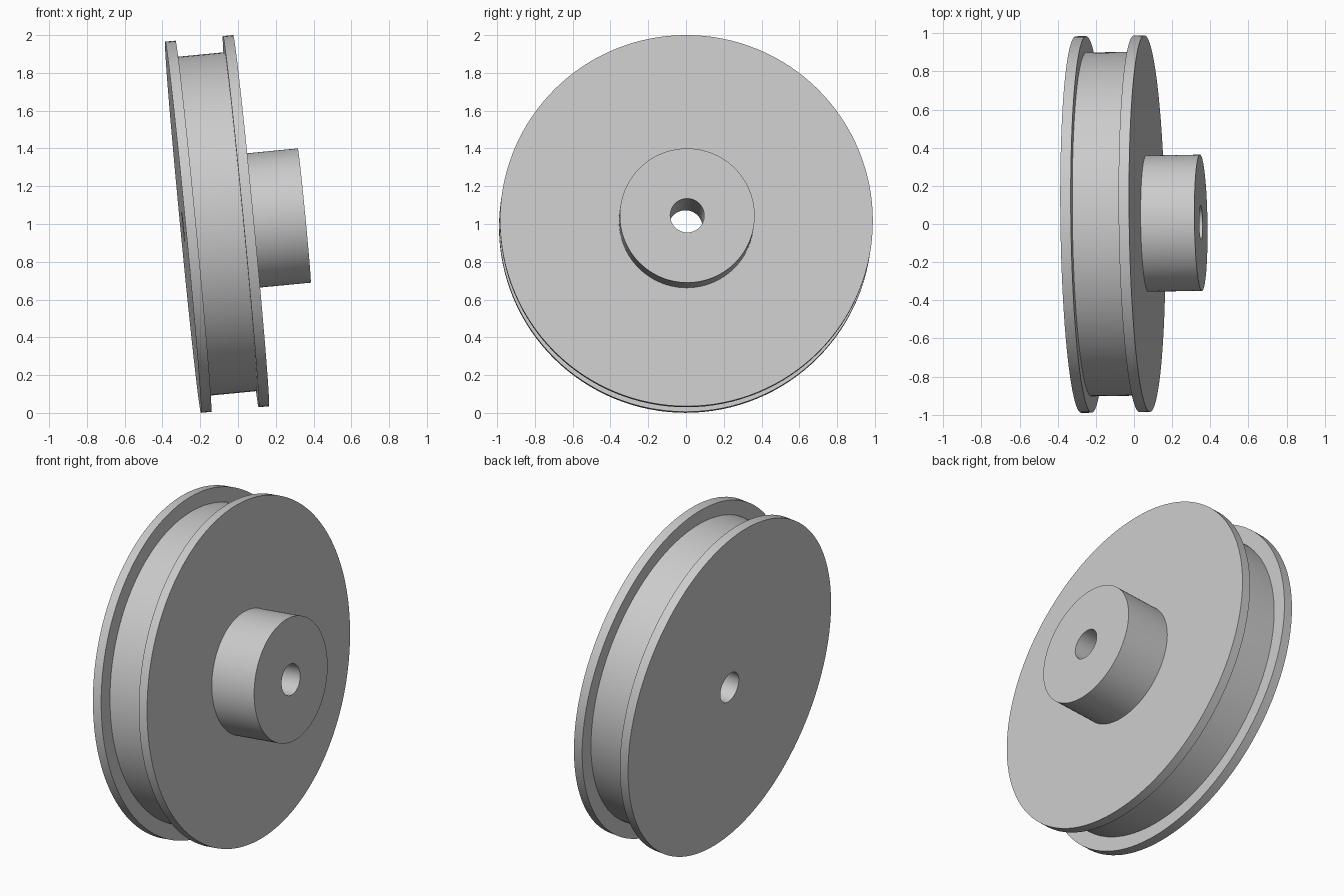
import bpy
import bmesh
from math import radians, tau
from mathutils import Vector

cube = bpy.data.objects.get("Cube")
if cube:
    bpy.data.objects.remove(cube, do_unlink=True)

# Radii and positions along the axle, measured from the flat back face
BORE, HUB, DRUM, RIM = 0.09, 0.357, 0.901, 0.987
FLANGE, WIDTH, LENGTH = 0.055, 0.362, 0.645
SEGMENTS = 128

grey = bpy.data.materials.new("plain grey")
grey.use_nodes = True
colour = (0.6, 0.6, 0.6, 1)
grey.diffuse_color = colour
grey.node_tree.nodes["Principled BSDF"].inputs["Base Color"].default_value = colour

# Closed half-section of the wheel: (axial position, radius)
section = [
    (0, BORE), (0, RIM), (FLANGE, RIM),                  # back flange
    (FLANGE, DRUM), (WIDTH - FLANGE, DRUM),              # grooved drum
    (WIDTH - FLANGE, RIM), (WIDTH, RIM),                 # front flange
    (WIDTH, HUB), (LENGTH, HUB), (LENGTH, BORE),         # hub and bore
]

# Turn the section around the x axis
bm = bmesh.new()
verts = [bm.verts.new((x, 0, r)) for x, r in section]
edges = [bm.edges.new((a, b)) for a, b in zip(verts, verts[1:] + verts[:1])]
bmesh.ops.spin(bm, geom=verts + edges, cent=(0, 0, 0), axis=(1, 0, 0),
               angle=tau, steps=SEGMENTS, use_merge=False)
bmesh.ops.remove_doubles(bm, verts=bm.verts, dist=0.0001)
bmesh.ops.recalc_face_normals(bm, faces=bm.faces)
mesh = bpy.data.meshes.new("pulley_wheel")
bm.to_mesh(mesh)
bm.free()
mesh.materials.append(grey)

# Place the wheel with its slight tilt
wheel = bpy.data.objects.new("pulley_wheel", mesh)
bpy.context.collection.objects.link(wheel)
wheel.location = Vector((-0.291, -0.003, 0.983))
wheel.rotation_euler = (0, radians(-5.5), radians(0.85))

# Smooth round walls, crisp corners
bpy.ops.object.select_all(action="DESELECT")
wheel.select_set(True)
bpy.context.view_layer.objects.active = wheel
bpy.ops.object.shade_smooth_by_angle(angle=radians(30))
